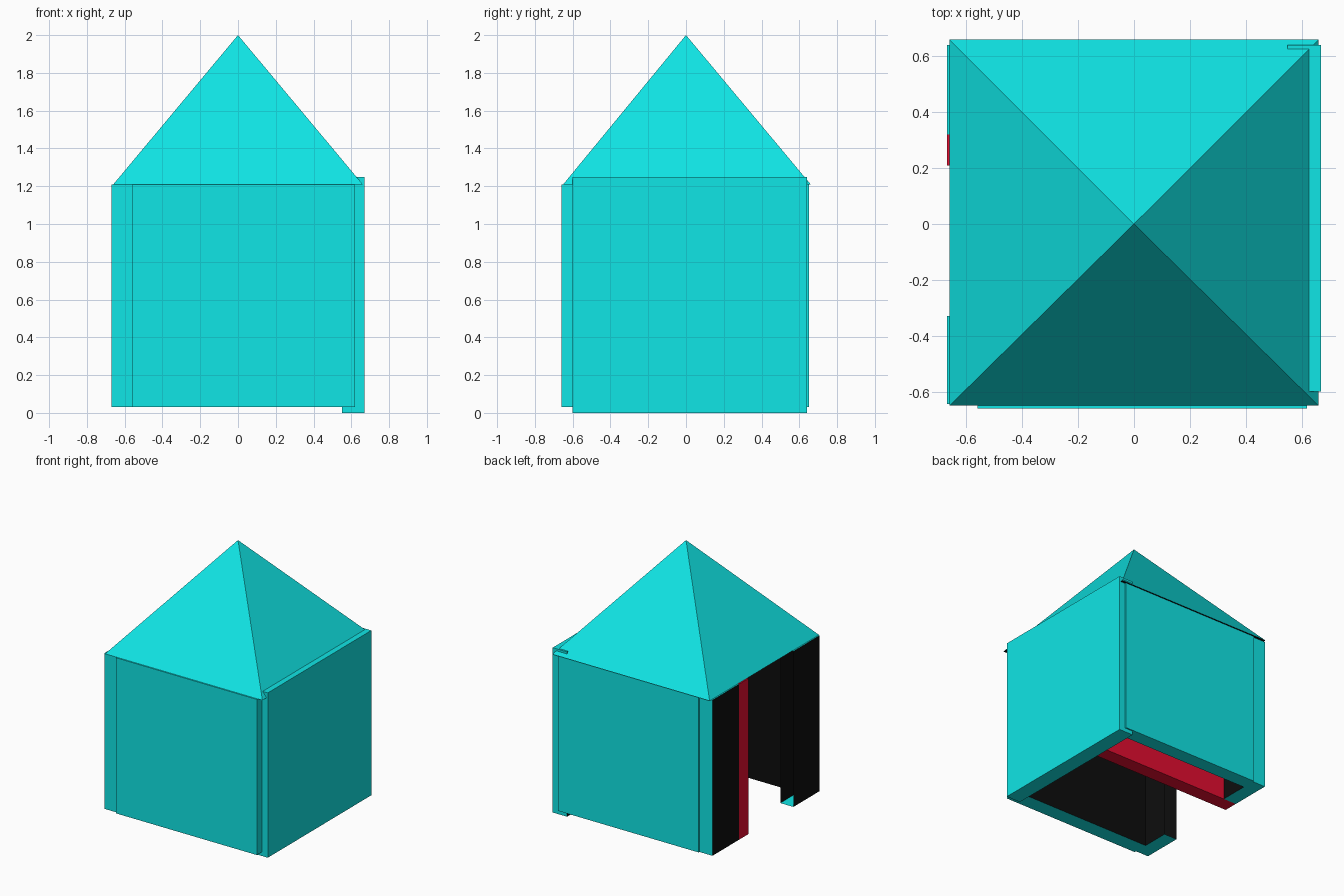
import bpy
import bmesh
from mathutils import Vector

cube = bpy.data.objects.get("Cube")
if cube:
    bpy.data.objects.remove(cube, do_unlink=True)


def material(name, color):
    mat = bpy.data.materials.new(name)
    mat.use_nodes = True
    mat.diffuse_color = (*color, 1)
    mat.node_tree.nodes["Principled BSDF"].inputs["Base Color"].default_value = (*color, 1)
    return mat


CYAN = material("cyan", (0.005, 0.79, 0.79))
BLACK = material("black", (0.004, 0.004, 0.004))
RED = material("red", (0.78, 0.004, 0.03))


def finish(name, bm, mats):
    mesh = bpy.data.meshes.new(name)
    bm.to_mesh(mesh)
    bm.free()
    for mat in mats:
        mesh.materials.append(mat)
    obj = bpy.data.objects.new(name, mesh)
    bpy.context.collection.objects.link(obj)
    return obj


def panel(name, low, high, mats, black_sides=(), open_sides=()):
    """Box between two corners; listed directions are black or left open."""
    low, high = Vector(low), Vector(high)
    bm = bmesh.new()
    bmesh.ops.create_cube(bm, size=1)
    for v in bm.verts:
        v.co = (low + high) / 2 + v.co * (high - low)
    bm.normal_update()

    def faces(sides):
        return [f for f in bm.faces if any(f.normal.dot(Vector(s)) > 0.9 for s in sides)]

    for f in faces(black_sides):
        f.material_index = 1
    bmesh.ops.delete(bm, geom=faces(open_sides), context="FACES")
    return finish(name, bm, mats)


LEFT, RIGHT = (1, 0, 0), (-1, 0, 0)
BACK, FRONT = (0, 1, 0), (0, -1, 0)
BASE, EAVE = 0.03, 1.21
WALL = (CYAN, BLACK)

# Outer walls, dark on the inside
panel("front_wall", (-0.56, -0.66, BASE), (0.62, -0.54, EAVE), WALL, [BACK])
panel("back_wall", (-0.56, 0.54, BASE), (0.62, 0.65, EAVE), WALL, [FRONT])
panel("left_wall", (0.55, -0.60, 0), (0.67, 0.64, 1.25), WALL, [RIGHT])

# Short walls on both sides of the doorway; the front one has an open end
panel("front_door_return", (-0.67, -0.645, BASE), (-0.56, -0.33, EAVE), WALL,
      [LEFT, RIGHT], [BACK])
panel("back_door_return", (-0.67, 0.32, BASE), (-0.56, 0.64, EAVE), WALL,
      [LEFT, RIGHT, FRONT])

# Inner partition
panel("partition", (-0.67, 0.21, BASE), (0.55, 0.32, EAVE), (RED,))

# Pyramid roof with a dark underside
bm = bmesh.new()
corners = [bm.verts.new((x, y, EAVE)) for x, y in
           ((-0.66, -0.65), (0.66, -0.65), (0.66, 0.66), (-0.66, 0.66))]
peak = bm.verts.new((0, 0, 2))
for i in range(4):
    bm.faces.new((corners[i], corners[(i + 1) % 4], peak))
bm.faces.new(corners[::-1]).material_index = 1
finish("roof", bm, WALL)
